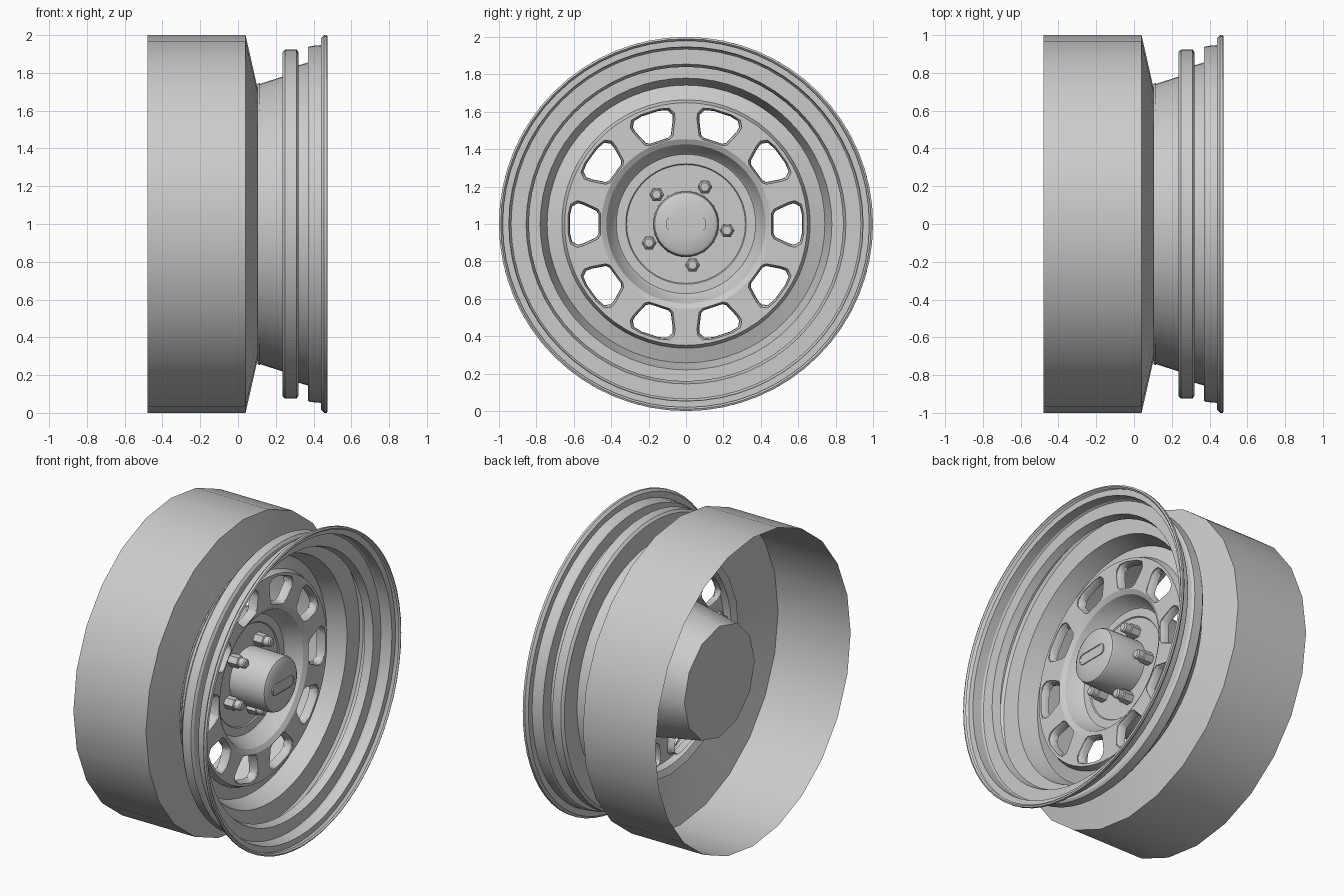
import bpy, bmesh, math
from math import cos, sin, pi, radians

cube = bpy.data.objects.get("Cube")
if cube:
    bpy.data.objects.remove(cube, do_unlink=True)

steel = bpy.data.materials.new("grey_steel")
steel.use_nodes = True
GREY = (0.6, 0.6, 0.6, 1)
steel.diffuse_color = GREY
steel.node_tree.nodes["Principled BSDF"].inputs["Base Color"].default_value = GREY


def activate(obj):
    bpy.ops.object.select_all(action="DESELECT")
    obj.select_set(True)
    bpy.context.view_layer.objects.active = obj


def finish(name, bm, angle=30):
    bmesh.ops.remove_doubles(bm, verts=bm.verts, dist=0.0005)
    bmesh.ops.recalc_face_normals(bm, faces=bm.faces)
    mesh = bpy.data.meshes.new(name)
    bm.to_mesh(mesh)
    bm.free()
    mesh.materials.append(steel)
    obj = bpy.data.objects.new(name, mesh)
    bpy.context.collection.objects.link(obj)
    activate(obj)
    bpy.ops.object.shade_smooth_by_angle(angle=radians(angle))
    return obj


def loft(bm, loops, cap_start=False, cap_end=False):
    """Bridge equal-length closed loops of points."""
    rings = [[bm.verts.new(p) for p in loop] for loop in loops]
    n = len(rings[0])
    for a, b in zip(rings, rings[1:]):
        for i in range(n):
            j = (i + 1) % n
            bm.faces.new((a[i], a[j], b[j], b[i]))
    if cap_start:
        bm.faces.new(rings[0])
    if cap_end:
        bm.faces.new(rings[-1])


def ring(x, r, sides, y=0, z=1):
    return [(x, y + r * cos(2 * pi * i / sides), z + r * sin(2 * pi * i / sides))
            for i in range(sides)]


def lathe(name, profile, sides, angle=30, **caps):
    """Turn (x, radius) points around the wheel axle."""
    bm = bmesh.new()
    loft(bm, [ring(x, r, sides) for x, r in profile], **caps)
    return finish(name, bm, angle)


# Wide rear drum, open at the back, with its sloping shoulder
lathe("rear_drum", [(-0.48, 1), (0.04, 1), (0.11, 0.69)], 24)

# Stepped outer rim
lathe("outer_rim", [
    (0.11, 0.74), (0.235, 0.78), (0.235, 0.91), (0.25, 0.925), (0.31, 0.925),
    (0.32, 0.91), (0.32, 0.84), (0.37, 0.855), (0.37, 0.935), (0.38, 0.942),
    (0.44, 0.947), (0.44, 0.985), (0.455, 1), (0.47, 1), (0.475, 0.99),
    (0.465, 0.98)], 64)

# Pressed wheel disc with a recessed centre
disc = lathe("wheel_disc", [
    (0.11, 0.745), (0.125, 0.70), (0.14, 0.66), (0.18, 0.645), (0.18, 0.455),
    (0.165, 0.43), (0.08, 0.39), (0.065, 0.375), (0.065, 0.325),
    (0.058, 0.32), (0.058, 0.1)], 60, cap_end=True)

# Window outline as radial and sideways points
HALF = [(0.625, 0.05), (0.613, 0.1), (0.58, 0.118), (0.55, 0.11), (0.475, 0.075), (0.463, 0.055)]
WINDOW = HALF + [(r, -s) for r, s in reversed(HALF)]


def window_loop(turn, x, scale):
    loop = []
    for r, s in WINDOW:
        r, s = 0.545 + (r - 0.545) * scale, s * scale
        loop.append((x, r * cos(turn) - s * sin(turn), 1 + r * sin(turn) + s * cos(turn)))
    return loop


cut, flange = bmesh.new(), bmesh.new()
for k in range(10):
    turn = 2 * pi * k / 10
    loft(cut, [window_loop(turn, 0.1, 1.06), window_loop(turn, 0.26, 1.06)], True, True)
    loft(flange, [window_loop(turn, 0.181, 1.08), window_loop(turn, 0.165, 0.97),
                  window_loop(turn, 0.13, 0.94)])
cutter = finish("window_cutter", cut)
cutter.hide_render = True
finish("window_flanges", flange, 40)

# Thicken the disc and cut its windows
activate(disc)
solid = disc.modifiers.new("thickness", "SOLIDIFY")
solid.thickness, solid.offset = 0.012, 0
holes = disc.modifiers.new("windows", "BOOLEAN")
holes.operation, holes.solver, holes.object = "DIFFERENCE", "EXACT", cutter
for mod in ("thickness", "windows"):
    bpy.ops.object.modifier_apply(modifier=mod)
bpy.ops.object.shade_smooth_by_angle(angle=radians(30))
bpy.data.objects.remove(cutter, do_unlink=True)

# Tapered hub behind the disc
lathe("rear_hub", [(-0.24, 0.36), (0.15, 0.43)], 12, 40, cap_start=True)

# Centre cap with a softly domed end
lathe("centre_cap", [(0.05, 0.178), (0.285, 0.175), (0.305, 0.168), (0.315, 0.15),
                     (0.322, 0.08), (0.323, 0.02)], 32, 40, cap_end=True)


# Blank rounded plate and its raised border on the cap
def pill(x, width, height, corner):
    loop = []
    for q, (sy, sz) in enumerate([(1, 1), (-1, 1), (-1, -1), (1, -1)]):
        for i in range(5):
            a = pi / 2 * (q + i / 4)
            loop.append((x, sy * (width - corner) + corner * cos(a),
                         1 + sz * (height - corner) + corner * sin(a)))
    return loop


bm = bmesh.new()
loft(bm, [pill(0.315, 0.108, 0.036, 0.03), pill(0.328, 0.108, 0.036, 0.03),
          pill(0.328, 0.1, 0.029, 0.024), pill(0.325, 0.1, 0.029, 0.024)], cap_end=True)
finish("cap_plate", bm)

# Five lug nuts: hexagonal body and round tip
bm = bmesh.new()
for k in range(5):
    a = radians(63 + 72 * k)
    y, z = 0.222 * cos(a), 1 + 0.222 * sin(a)
    for sides, points in ((6, [(0.05, 0.04), (0.125, 0.04), (0.13, 0.034)]),
                          (16, [(0.12, 0.03), (0.165, 0.03), (0.173, 0.022)])):
        loft(bm, [ring(x, r, sides, y, z) for x, r in points], cap_end=True)
finish("lug_nuts", bm)
